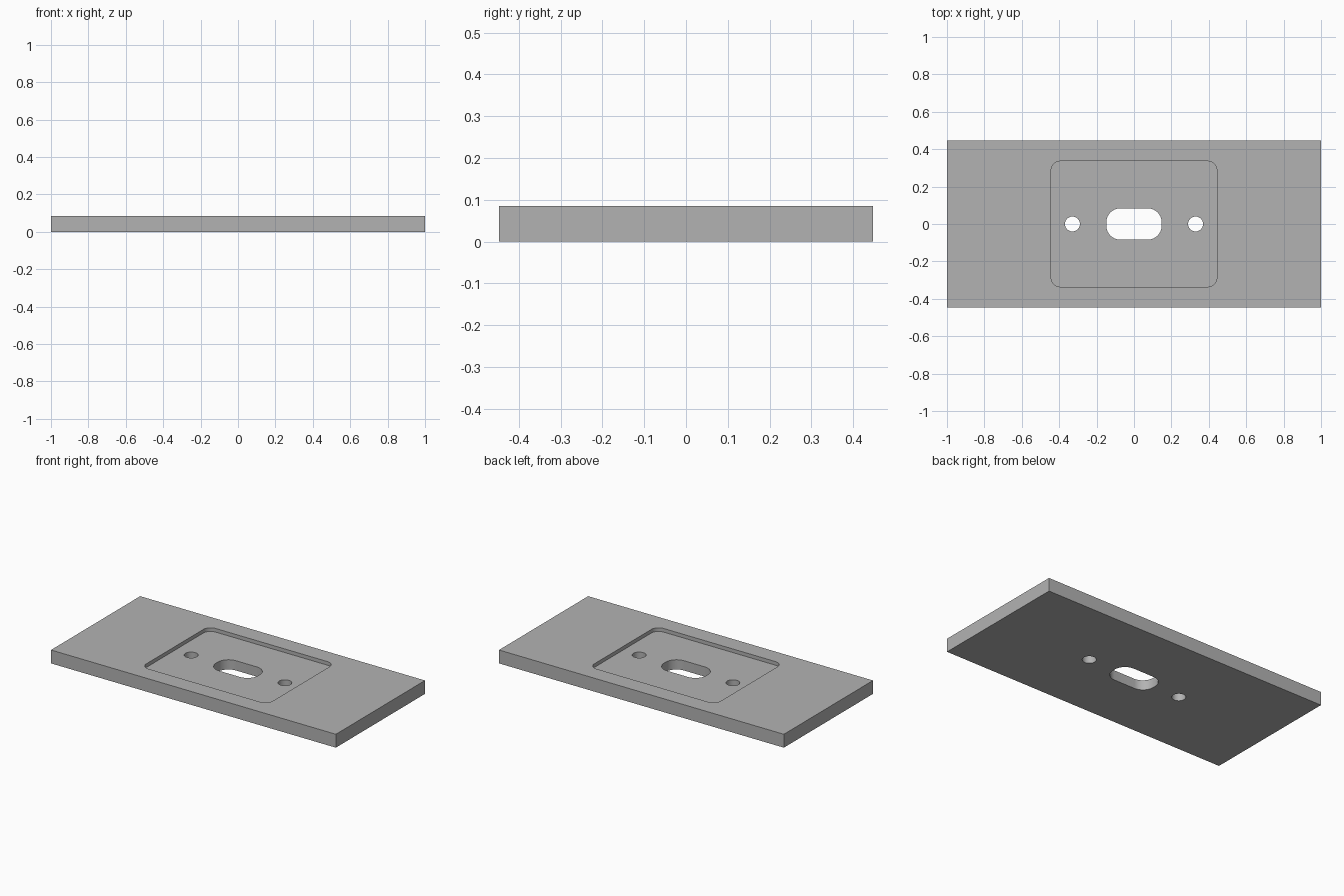
import bpy, bmesh, math

if "Cube" in bpy.data.objects:
    bpy.data.objects.remove(bpy.data.objects["Cube"])

W, D, H = 1.0, 0.447, 0.085      # half width, half depth, thickness
FLOOR = 0.062                    # height of the recess floor

grey = bpy.data.materials.new("plain_grey")
grey.diffuse_color = (0.45, 0.45, 0.45, 1)
grey.use_nodes = True
grey.node_tree.nodes["Principled BSDF"].inputs["Base Color"].default_value = grey.diffuse_color


def rounded_prism(name, cx, hx, hy, r, z0, z1, seg=10):
    """Vertical prism with a rounded-rectangle outline (r = 0 gives a box)."""
    pts = []
    for i, (sx, sy) in enumerate([(1, 1), (-1, 1), (-1, -1), (1, -1)]):
        steps = seg if r else 0
        for k in range(steps + 1):
            a = math.pi / 2 * (i + (k / steps if steps else 0))
            pts.append((cx + sx * (hx - r) + r * math.cos(a),
                        sy * (hy - r) + r * math.sin(a)))
    bm = bmesh.new()
    bm.faces.new([bm.verts.new((x, y, z0)) for x, y in pts])
    bmesh.ops.remove_doubles(bm, verts=bm.verts[:], dist=1e-5)
    res = bmesh.ops.extrude_face_region(bm, geom=bm.faces[:])
    for v in res["geom"]:
        if isinstance(v, bmesh.types.BMVert):
            v.co.z = z1
    bmesh.ops.recalc_face_normals(bm, faces=bm.faces[:])
    me = bpy.data.meshes.new(name)
    bm.to_mesh(me)
    bm.free()
    ob = bpy.data.objects.new(name, me)
    bpy.context.collection.objects.link(ob)
    me.materials.append(grey)
    return ob


# Main plate
plate = rounded_prism("plate", 0, W, D, 0, 0, H)

# Shallow recess, central slot and the two screw holes
cutters = [
    rounded_prism("recess_cutter", 0, 0.443, 0.336, 0.05, FLOOR, H + 0.1),
    rounded_prism("slot_cutter", 0, 0.148, 0.084, 0.075, -0.1, H + 0.2),
]
for side, sx in (("left", -1), ("right", 1)):
    cutters.append(rounded_prism(side + "_hole_cutter", sx * 0.329,
                                 0.04, 0.04, 0.04, -0.1, H + 0.2))

for c in cutters:
    mod = plate.modifiers.new(c.name, 'BOOLEAN')
    mod.operation = 'DIFFERENCE'
    mod.solver = 'EXACT'
    mod.object = c

# Bake the cuts, then remove the cutters
bpy.context.view_layer.objects.active = plate
plate.select_set(True)
for m in list(plate.modifiers):
    bpy.ops.object.modifier_apply(modifier=m.name)
for c in cutters:
    bpy.data.objects.remove(c, do_unlink=True)

# Smooth hole and corner walls, sharp edges kept
bpy.ops.object.select_all(action='DESELECT')
plate.select_set(True)
bpy.context.view_layer.objects.active = plate
bpy.ops.object.shade_smooth_by_angle(angle=math.radians(30))
